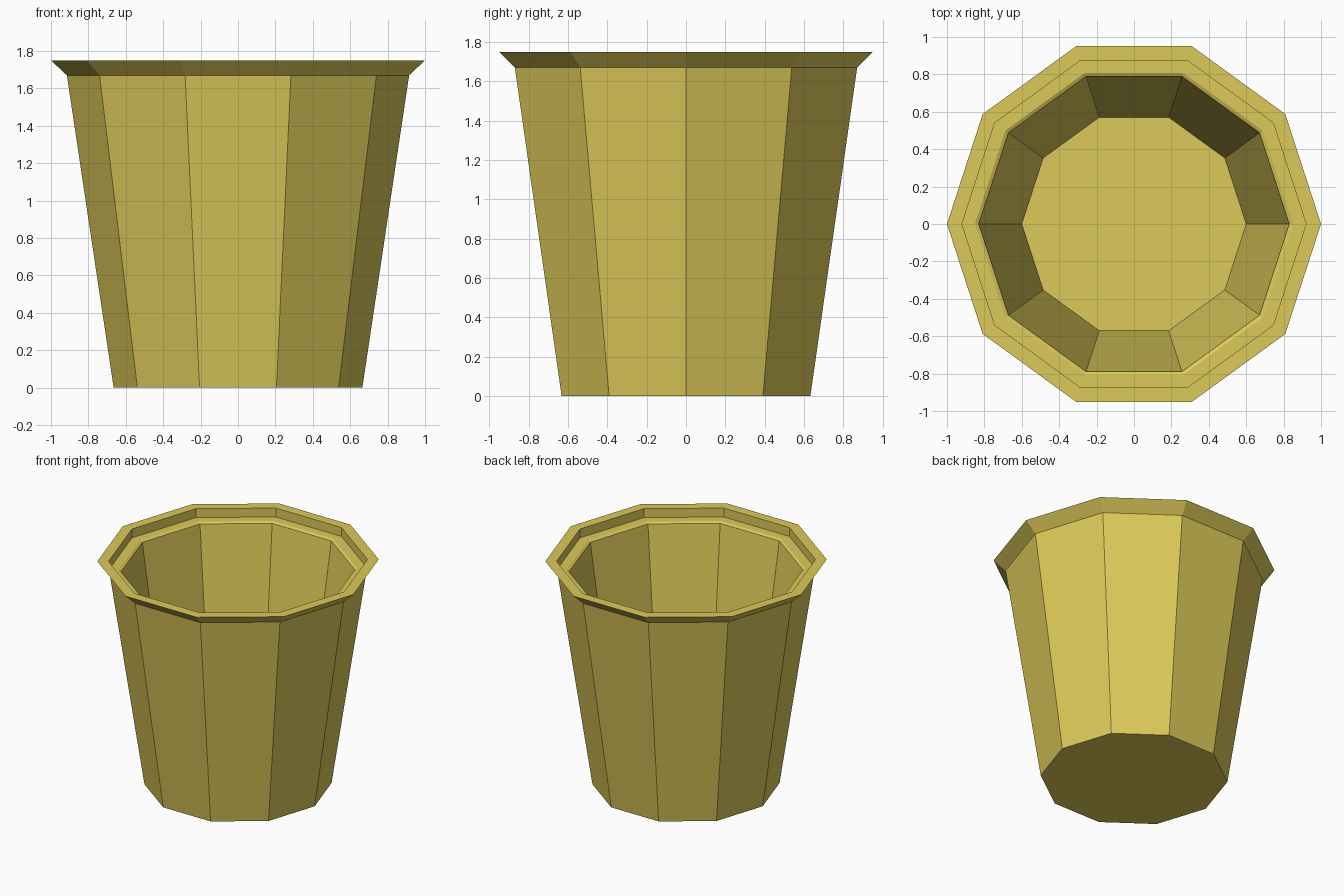
import bpy
import bmesh
from math import cos, sin, tau

cube = bpy.data.objects.get("Cube")
if cube:
    bpy.data.objects.remove(cube, do_unlink=True)

SIDES = 10

# Single ochre yellow material
mat = bpy.data.materials.new("ochre yellow")
mat.use_nodes = True
colour = (0.72, 0.59, 0.10, 1)
mat.diffuse_color = colour
mat.node_tree.nodes["Principled BSDF"].inputs["Base Color"].default_value = colour

# Radius and height, from the underside over the rim to the inner floor
profile = [
    (0.665, 0),      # foot
    (0.915, 1.67),   # top of outer wall
    (1.0, 1.75),     # flared rim
    (0.92, 1.75),    # inner rim edge
    (0.92, 1.68),    # recess under the rim
    (0.85, 1.68),    # ledge
    (0.83, 1.67),    # top of inner wall
    (0.60, 0.10),    # inner floor
]


def ring(bm, radius, z):
    angles = [tau * i / SIDES for i in range(SIDES)]
    return [bm.verts.new((radius * cos(a), radius * sin(a), z)) for a in angles]


# Pot body: rings joined by quads, closed by the underside and the floor
bm = bmesh.new()
rings = [ring(bm, r, z) for r, z in profile]
for low, high in zip(rings, rings[1:]):
    for i in range(SIDES):
        j = (i + 1) % SIDES
        bm.faces.new((low[i], low[j], high[j], high[i]))
bm.faces.new(rings[0][::-1])
bm.faces.new(rings[-1])
bmesh.ops.recalc_face_normals(bm, faces=bm.faces)

mesh = bpy.data.meshes.new("pot")
bm.to_mesh(mesh)
bm.free()
mesh.materials.append(mat)
pot = bpy.data.objects.new("pot", mesh)
bpy.context.collection.objects.link(pot)
